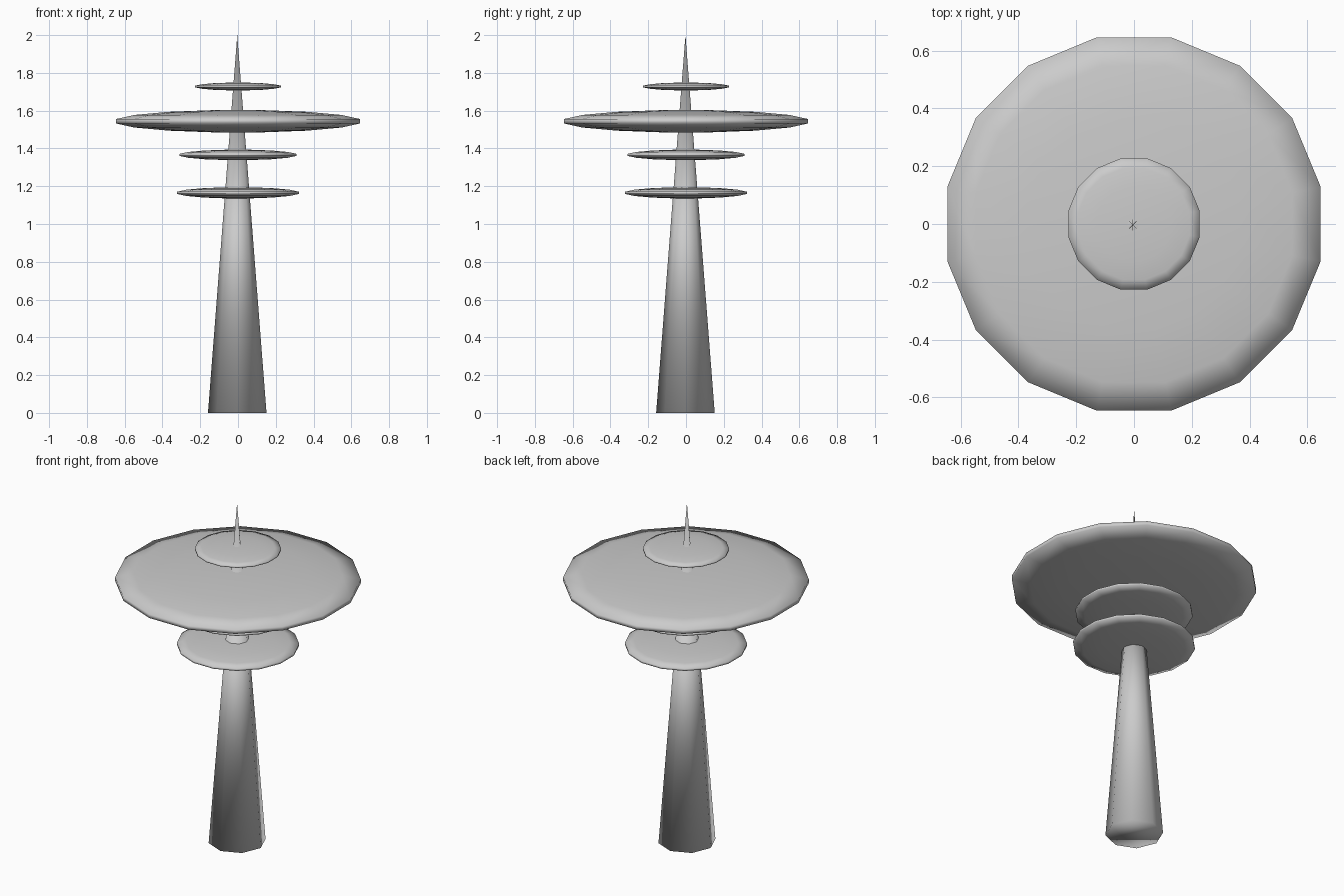
import bpy
from math import pi, sin, cos

cube = bpy.data.objects.get("Cube")
if cube:
    bpy.data.objects.remove(cube, do_unlink=True)

grey = bpy.data.materials.new("light grey")
grey.use_nodes = True
colour = (0.6, 0.6, 0.6, 1)
grey.diffuse_color = colour
grey.node_tree.nodes["Principled BSDF"].inputs["Base Color"].default_value = colour

SIDES = 16
ROWS = 8


def finish(obj, name):
    obj.name = name
    obj.data.materials.append(grey)
    for face in obj.data.polygons:
        face.use_smooth = True


def saucer(name, z, radius, half_height):
    """Flattened sphere whose rows straddle the rim, closed by small flat caps."""
    verts, faces = [], []
    for row in range(ROWS):
        lat = -pi / 2 + (row + 0.5) * pi / ROWS
        for side in range(SIDES):
            a = (side + 0.5) * 2 * pi / SIDES
            r = radius * cos(lat) / cos(pi / SIDES)
            verts.append((r * cos(a), r * sin(a), half_height * sin(lat)))
    for row in range(ROWS - 1):
        for side in range(SIDES):
            nxt = (side + 1) % SIDES
            low, high = row * SIDES, (row + 1) * SIDES
            faces.append((low + side, low + nxt, high + nxt, high + side))
    faces.append(tuple(reversed(range(SIDES))))
    faces.append(tuple(range((ROWS - 1) * SIDES, ROWS * SIDES)))
    mesh = bpy.data.meshes.new(name)
    mesh.from_pydata(verts, [], faces)
    obj = bpy.data.objects.new(name, mesh)
    obj.location.z = z
    bpy.context.collection.objects.link(obj)
    finish(obj, name)


# Tapered eight-sided tower, running up into the spire
bpy.ops.mesh.primitive_cone_add(vertices=8, radius1=0.155, radius2=0, depth=2,
                                location=(-0.004, -0.003, 1))
finish(bpy.context.object, "tower_spire")

# Discs threaded on the tower
saucer("lower_disc", 1.165, 0.328, 0.030)
saucer("middle_disc", 1.366, 0.316, 0.028)
saucer("main_saucer", 1.544, 0.659, 0.060)
saucer("top_disc", 1.728, 0.232, 0.021)
